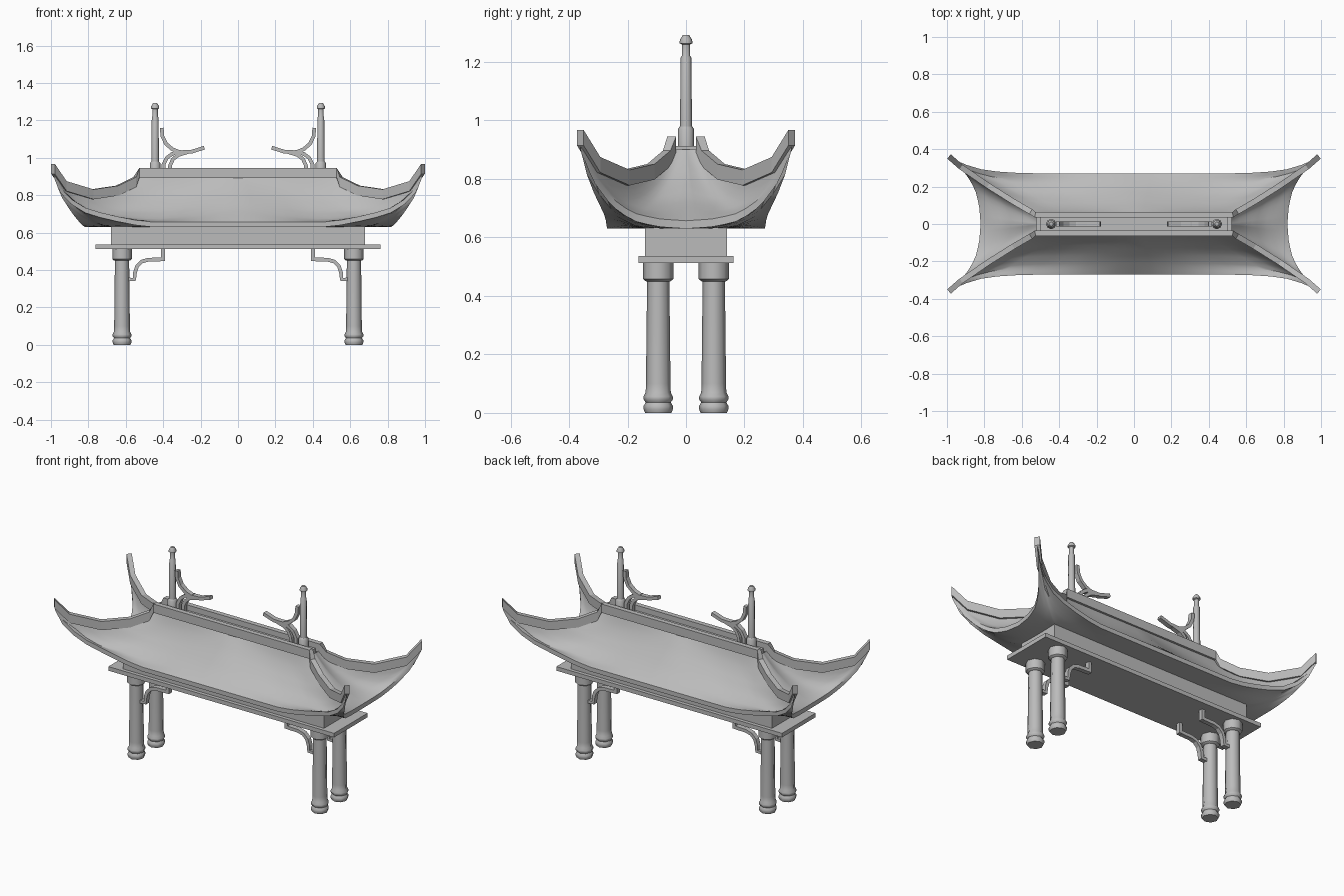
import bpy, bmesh, math
from mathutils import Vector

if "Cube" in bpy.data.objects:
    bpy.data.objects.remove(bpy.data.objects["Cube"])

stone = bpy.data.materials.new("grey_stone")
stone.use_nodes = True
GREY = (0.5, 0.5, 0.5, 1)
stone.diffuse_color = GREY
stone.node_tree.nodes["Principled BSDF"].inputs["Base Color"].default_value = GREY


def finish(name, bm, smooth_angle=0):
    bmesh.ops.remove_doubles(bm, verts=bm.verts, dist=0.0005)
    bmesh.ops.recalc_face_normals(bm, faces=bm.faces)
    me = bpy.data.meshes.new(name)
    bm.to_mesh(me)
    bm.free()
    me.materials.append(stone)
    ob = bpy.data.objects.new(name, me)
    bpy.context.collection.objects.link(ob)
    if smooth_angle:
        bpy.ops.object.select_all(action="DESELECT")
        ob.select_set(True)
        bpy.context.view_layer.objects.active = ob
        bpy.ops.object.shade_smooth_by_angle(angle=math.radians(smooth_angle))


def box(name, half_x, half_y, z0, z1):
    bm = bmesh.new()
    bmesh.ops.create_cube(bm, size=1)
    for v in bm.verts:
        v.co = (v.co.x * 2 * half_x, v.co.y * 2 * half_y, z0 + (v.co.z + 0.5) * (z1 - z0))
    finish(name, bm)


def skin(bm, rows, closed=False):
    """Quads between successive rows of points."""
    grid = [[bm.verts.new(p) for p in r] for r in rows]
    for a, b in zip(grid, grid[1:]):
        n = len(a)
        for i in range(n if closed else n - 1):
            j = (i + 1) % n
            bm.faces.new((a[i], a[j], b[j], b[i]))
    return grid


def turned(name, x, y, profile, sides=8):
    """Lathe a (radius, z) profile about a vertical axis."""
    bm = bmesh.new()
    rows = [[(x + r * math.cos(k * math.tau / sides), y + r * math.sin(k * math.tau / sides), z)
             for k in range(sides)] for r, z in profile]
    grid = skin(bm, rows, True)
    bm.faces.new(grid[0])
    bm.faces.new(grid[-1])
    finish(name, bm, 47)


def ribbon(name, path, axis, thick, lo, hi):
    """Sweep a rectangle along a path; its flat sides face along the axis."""
    axis, pts, rows = Vector(axis), [Vector(p) for p in path], []
    for i, p in enumerate(pts):
        tangent = pts[min(i + 1, len(pts) - 1)] - pts[max(i - 1, 0)]
        side = axis.cross(tangent).normalized() * thick / 2
        rows.append([p + side + axis * lo, p - side + axis * lo,
                     p - side + axis * hi, p + side + axis * hi])
    bm = bmesh.new()
    grid = skin(bm, rows, True)
    bm.faces.new(grid[0])
    bm.faces.new(grid[-1])
    finish(name, bm)


def along(path, t):
    """Point at fraction t of a polyline's length."""
    pts = [Vector(p) for p in path]
    left = t * sum((b - a).length for a, b in zip(pts, pts[1:]))
    for a, b in zip(pts, pts[1:]):
        d = (b - a).length
        if left <= d:
            return a.lerp(b, left / d)
        left -= d
    return pts[-1]


def patch(top, bottom, inner, outer, n):
    """Coons patch between four boundary curves."""
    rows = []
    for j in range(n + 1):
        v = j / n
        row = []
        for i in range(n + 1):
            u = i / n
            corners = (Vector(top[0]).lerp(Vector(top[-1]), u)).lerp(
                Vector(bottom[0]).lerp(Vector(bottom[-1]), u), v)
            row.append(along(top, u).lerp(along(bottom, u), v)
                       + along(inner, v).lerp(along(outer, v), u) - corners)
        rows.append(row)
    return rows


# Swept roof: one quarter, repeated in all four corners
N = 12
FLOOR = 0.63
hip = [(.52, .048, .90), (.56, .068, .85), (.645, .12, .808), (.78, .205, .787),
       (.92, .30, .828), (.985, .36, .925)]
front_eave = [(0, .27, .657), (.5, .27, .657), (.7, .276, .697), (.84, .296, .74),
              (.94, .332, .815), hip[-1]]
end_eave = [(.82, 0, .657), (.828, .1, .664), (.85, .185, .685), (.89, .255, .735),
            (.945, .318, .82), hip[-1]]
front_mid = [(0, .048, .90), (0, .115, .815), (0, .19, .731), (0, .27, .657)]
end_mid = [(.52, 0, .90), (.60, 0, .81), (.69, 0, .733), (.82, 0, .657)]
beam_corner = (.66, .13, FLOOR)
panels = [
    (patch([(0, .048, .90), hip[0]], front_eave, front_mid, hip, N), [(0, .13, FLOOR), beam_corner]),
    (patch([(.52, 0, .90), hip[0]], end_eave, end_mid, hip, N), [(.66, 0, FLOOR), beam_corner]),
]
bm = bmesh.new()
for sx in (-1, 1):
    for sy in (-1, 1):
        flip = lambda rows: [[(p.x * sx, p.y * sy, p.z) for p in r] for r in rows]
        for rows, inner in panels:
            skin(bm, flip(rows))
            # fascia, then the underside curving in to the beam
            lip = [p - Vector((0, 0, .027)) for p in rows[-1]]
            under = [rows[-1], lip]
            for k in range(1, 6):
                t = k / 5
                ring = []
                for i, p in enumerate(lip):
                    q = p.lerp(along(inner, i / N), t)
                    q.z = FLOOR + (p.z - FLOOR) * (1 - t) ** 2
                    ring.append(q)
                under.append(ring)
            skin(bm, flip(under))
finish("roof", bm, 32)

# Raised ridge and hip ribs, front and back
half = [(.528, .049, .90), (.552, .066, .852), (.645, .12, .806), (.78, .205, .786),
        (.925, .305, .83), (.989, .361, .922)]
for sy, label in ((-1, "front"), (1, "back")):
    path = [(-x, y * sy, z) for x, y, z in reversed(half)] + [(x, y * sy, z) for x, y, z in half]
    ribbon(label + "_ridge_rib", path, (0, 0, 1), .03, -.008, .045)
box("ridge_cap", .5, .038, .86, .912)

# Beam and slab under the roof
box("beam", .68, .14, .53, .66)
box("slab", .763, .162, .512, .537)

# Columns, finials and curved brackets
column = [(.045, 0), (.05, .012), (.05, .024), (.043, .036), (.05, .046), (.05, .056),
          (.043, .07), (.042, .1), (.038, .46)]
capital = [(.042, .45), (.052, .458), (.052, .515)]
finial_base = [(.028, .89), (.028, .97), (.021, .98)]
finial = [(.021, .96), (.018, 1.215), (.014, 1.222), (.014, 1.26), (.022, 1.264),
          (.021, 1.276), (.011, 1.292)]
lower = [(.585, .35), (.553, .35), (.551, .385), (.54, .42), (.515, .445), (.48, .455), (.41, .457)]
cradle = [(.408, 1.16), (.404, 1.115), (.385, 1.075), (.35, 1.045), (.31, 1.03), (.25, 1.032), (.18, 1.054)]
stays = ([(.40, .90), (.398, .965), (.38, 1.0), (.35, 1.022), (.30, 1.032)],
         [(.365, .90), (.363, .96), (.348, .992), (.32, 1.015), (.27, 1.03)])

for sx, side in ((1, "left"), (-1, "right")):
    def bracket(name, pts, y=0):
        ribbon(name, [(x * sx, y, z) for x, z in pts], (0, 1, 0), .02, -.014, .014)

    for y, depth in ((-.095, "front"), (.095, "back")):
        tag = f"{depth}_{side}_"
        turned(tag + "column", .62 * sx, y, column)
        turned(tag + "capital", .62 * sx, y, capital)
        bracket(tag + "bracket", lower, y)
        bracket(tag + "bracket_hanger", [(.401, .448), (.401, .515)], y)
    turned(side + "_finial_base", .443 * sx, 0, finial_base)
    turned(side + "_finial", .443 * sx, 0, finial)
    bracket(side + "_ridge_cradle", cradle)
    for k, stay in enumerate(stays):
        bracket(f"{side}_cradle_stay_{k + 1}", stay)
